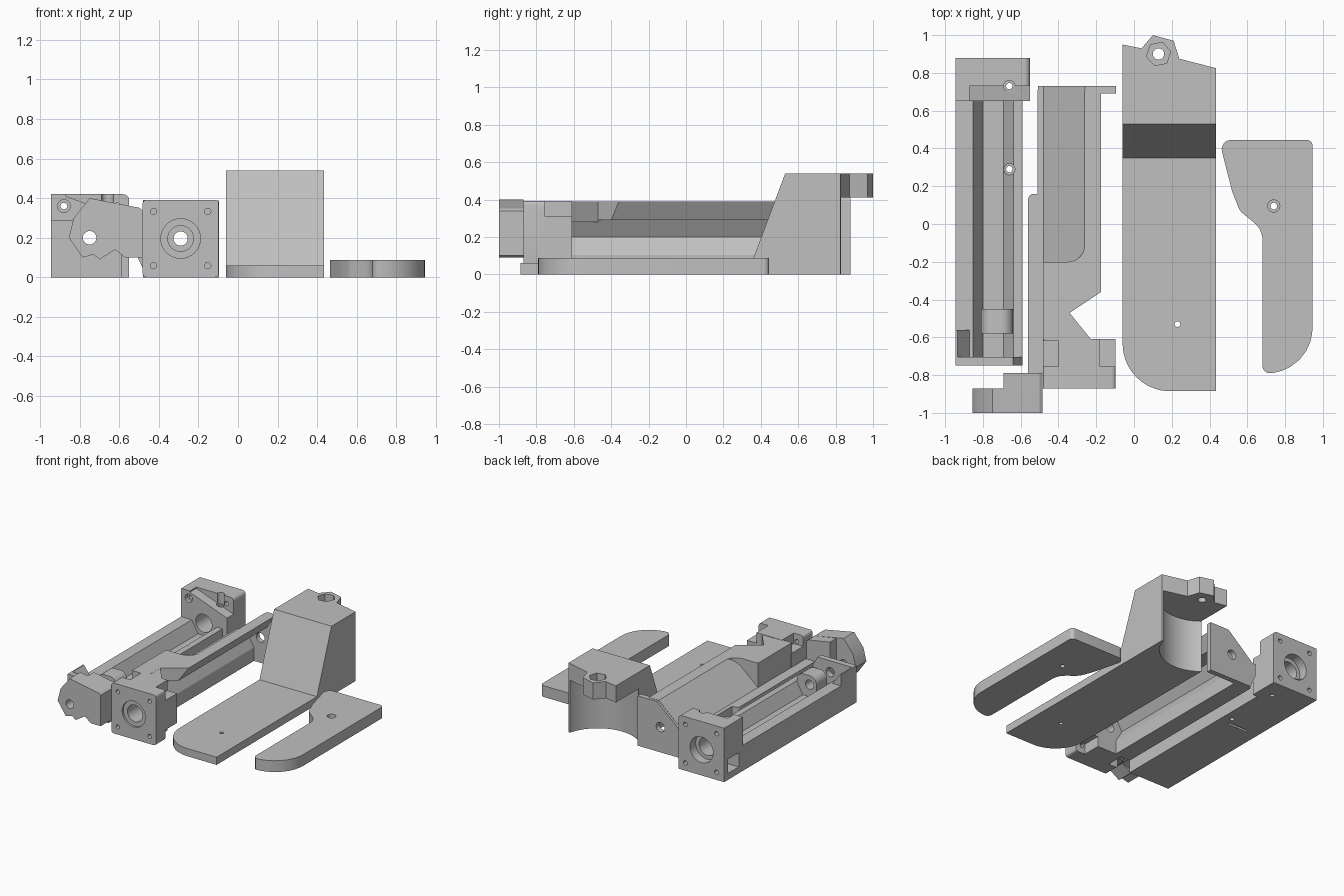
import bpy, bmesh, math
from mathutils import Vector

if "Cube" in bpy.data.objects:
    bpy.data.objects.remove(bpy.data.objects["Cube"])

grey = bpy.data.materials.new("plain grey")
grey.diffuse_color = (0.53, 0.53, 0.53, 1)
grey.use_nodes = True
grey.node_tree.nodes["Principled BSDF"].inputs["Base Color"].default_value = grey.diffuse_color


def prism(name, pts, axis, a, b):
    """Extrude a 2D outline along an axis: x uses (y,z), y uses (x,z), z uses (x,y)."""
    def place(p, t):
        return {"x": (t, p[0], p[1]), "y": (p[0], t, p[1]), "z": (p[0], p[1], t)}[axis]
    bm = bmesh.new()
    lo = [bm.verts.new(place(p, a)) for p in pts]
    hi = [bm.verts.new(place(p, b)) for p in pts]
    bm.faces.new(lo)
    bm.faces.new(hi[::-1])
    n = len(pts)
    for i in range(n):
        bm.faces.new((lo[i], hi[i], hi[(i + 1) % n], lo[(i + 1) % n]))
    bmesh.ops.recalc_face_normals(bm, faces=bm.faces)
    me = bpy.data.meshes.new(name)
    bm.to_mesh(me)
    bm.free()
    me.materials.append(grey)
    ob = bpy.data.objects.new(name, me)
    bpy.context.collection.objects.link(ob)
    return ob


def box(name, x0, x1, y0, y1, z0, z1):
    return prism(name, [(x0, y0), (x1, y0), (x1, y1), (x0, y1)], "z", z0, z1)


def circle(c, r, n=32, turn=0.0):
    return [(c[0] + r * math.cos(turn + 2 * math.pi * i / n),
             c[1] + r * math.sin(turn + 2 * math.pi * i / n)) for i in range(n)]


def rounded(corners, seg=8):
    """Outline with filleted corners, each given as (u, v, radius)."""
    out, n = [], len(corners)
    for i, (x, y, r) in enumerate(corners):
        p = Vector((x, y))
        if r == 0:
            out.append((x, y))
            continue
        u = (Vector(corners[i - 1][:2]) - p).normalized()
        v = (Vector(corners[(i + 1) % n][:2]) - p).normalized()
        half = u.angle(v) / 2
        c = p + (u + v).normalized() * (r / math.sin(half))
        s = p + u * (r / math.tan(half)) - c
        e = p + v * (r / math.tan(half)) - c
        for k in range(seg + 1):
            d = s.lerp(e, k / seg).normalized() * r
            out.append((c.x + d.x, c.y + d.y))
    return out


def combine(ob, other, op):
    m = ob.modifiers.new(op, "BOOLEAN")
    m.object, m.operation, m.solver = other, op, "EXACT"
    bpy.context.view_layer.objects.active = ob
    bpy.ops.object.modifier_apply(modifier=m.name)
    bpy.data.objects.remove(other)


def cut(ob, other):
    combine(ob, other, "DIFFERENCE")


def add(ob, other):
    combine(ob, other, "UNION")


def hole(ob, axis, c, r, a, b, n=32, turn=0.0):
    cut(ob, prism("hole_cutter", circle(c, r, n, turn), axis, a, b))


# Long tray: half-hexagon trough
tray = prism("screw_tray", [(-.945, 0), (-.59, 0), (-.59, .20), (-.638, .20), (-.692, .105),
                            (-.80, .105), (-.853, .20), (-.945, .20)], "y", -.75, .70)
# Tray front: sloped pocket wall, end plate and rod hub
add(tray, prism("pocket_slope", [(-.945, .10), (-.80, .105), (-.935, .288), (-.945, .288)],
                "y", -.74, -.56))
add(tray, prism("end_plate", [(-.945, 0), (-.59, 0), (-.59, .20), (-.64, .288), (-.945, .288)],
                "y", -.75, -.705))
add(tray, prism("rod_hub", rounded([(-.81, .04, 0), (-.64, .04, 0), (-.64, .27, .06),
                                    (-.81, .27, .06)]), "y", -.58, -.45))
# Tray rear: bearing block with a slanted seat, side window and screw holes
block = prism("bearing_block", rounded([(-.945, 0, 0), (-.55, 0, 0), (-.55, .42, .03),
                                        (-.945, .42, 0)]), "y", .65, .88)
cut(block, prism("seat_cutter", [(-.87, .43), (-.87, .41), (-.54, .29), (-.54, .43)],
                 "y", .64, .73))
add(tray, block)
cut(tray, box("window_cutter", -.96, -.82, .70, .83, .05, .16))
hole(tray, "y", (-.75, .20), .10, .81, .90)
hole(tray, "y", (-.75, .20), .07, .60, .90)
hole(tray, "y", (-.75, .20), .036, -.80, -.40)
for x in (-.88, -.61):
    for z in (.06, .36):
        hole(tray, "y", (x, z), .017, .80 if z < .1 else .60, .90, 16)
hole(tray, "y", (-.88, .36), .032, .60, .68, 16)
for y in (.29, .73):
    hole(tray, "z", (-.66, y), .017, -.05, .45, 16)
    hole(tray, "z", (-.66, y), .03, .10 if y < .5 else .33, .45, 16)
cut(tray, box("slot_cutter", -.85, -.68, .22, .24, -.01, .02))

# Carriage: hexagonal groove open to the right and below, slanted recess on top
body = prism("carriage", [(-.48, 0), (-.345, 0), (-.345, .105), (-.40, .20), (-.345, .29),
                          (-.235, .29), (-.175, .39), (-.51, .39), (-.51, .10), (-.48, .10)],
             "y", -.62, .71)
slope = prism("recess_cutter", [(-.53, .20), (-.48, .20), (-.26, .392), (-.26, .5), (-.53, .5)],
              "y", -.20, .75)
combine(slope, prism("recess_outline", rounded([(-.55, -.20, 0), (-.26, -.20, .09),
                                                (-.26, .8, 0), (-.55, .8, 0)]),
                     "z", .1, .6), "INTERSECT")
cut(body, slope)
cut(body, box("side_cutter", -.60, -.48, -.70, -.19, -.1, .5))
cut(body, prism("corner_cutter", [(-.34, -.65), (-.34, -.47), (-.175, -.36), (-.15, -.36),
                                  (-.15, -.65)], "z", -.1, .5))
add(body, prism("neck_gusset", [(-.36, -.62), (-.22, -.62), (-.341, -.47), (-.36, -.47)],
                "z", .28, .389))
# Side flange
add(body, prism("side_flange", rounded([(-.56, -.79, 0), (-.475, -.79, 0), (-.475, .16, 0),
                                        (-.56, .16, .03)]), "z", .102, .20))
# Rear end plate
add(body, prism("rear_plate", [(-.46, 0), (-.095, 0), (-.095, .388), (-.26, .388),
                               (-.48, .198), (-.508, .198), (-.508, .102)], "y", .69, .73))
# Motor mount with four corner pockets
mount = prism("motor_mount", rounded([(-.482, 0, .02), (-.098, 0, .02), (-.098, .392, .02),
                                      (-.482, .392, .02)], 4), "y", -.87, -.61)
for x0, x1 in ((-.5, -.40), (-.18, -.08)):
    for z0, z1 in ((-.02, .08), (.31, .41)):
        cut(mount, box("nut_cutter", x0, x1, -.755, -.60, z0, z1))
hole(mount, "y", (-.29, .196), .10, -.9, -.855)
hole(mount, "y", (-.29, .196), .065, -.9, -.70)
for x in (-.427, -.153):
    for z in (.059, .333):
        hole(mount, "y", (x, z), .016, -.9, -.7, 16)
add(body, mount)
hole(body, "y", (-.29, .196), .036, -.9, .8)

# Faceted rod holder in front of the tray
holder = prism("rod_holder", [(-.855, .20), (-.83, .30), (-.75, .40), (-.50, .352), (-.484, .34),
                              (-.484, .10), (-.57, .10), (-.62, .14), (-.70, .09), (-.73, .115),
                              (-.785, .10)], "y", -1, -.87)
add(holder, prism("holder_arm", [(-.69, .12), (-.62, .14), (-.57, .10), (-.484, .10),
                                 (-.484, .34), (-.50, .352), (-.69, .385)], "y", -.88, -.79))
hole(holder, "y", (-.75, .20), .034, -1.1, -.8)

# Stand: flat foot, sloped front and tall rear
stand = prism("stand", [(-.885, 0), (-.885, .06), (.35, .06), (.53, .54), (1.01, .54), (1.01, 0)],
              "x", -.06, .435)
combine(stand, prism("stand_outline",
                     rounded([(-.06, -.885, .25), (.435, -.885, 0), (.435, .825, 0),
                              (.24, .875, 0), (.21, .97, 0), (.10, 1.0, 0), (.04, .93, 0),
                              (-.06, .95, 0)], 12), "z", -.1, .7), "INTERSECT")
# Concave column back under the lug
hole(stand, "z", (.13, .90), .30, -.1, .41, 64)
hole(stand, "z", (.13, .90), .065, .46, .6, 6, .2)
hole(stand, "z", (.13, .90), .03, .3, .6)
hole(stand, "z", (.23, -.53), .015, -.1, .1, 16)

# Flat lever
lever = prism("lever", rounded([(.45, .445, .05), (.945, .445, .03), (.945, -.79, .24),
                                (.68, -.79, .04), (.68, -.03, .12), (.56, .07, .08),
                                (.52, .17, .2)]), "z", 0, .088)
hole(lever, "z", (.74, .095), .018, -.1, .2, 24)
hole(lever, "z", (.74, .095), .032, .05, .2, 24)

# Smooth the curved faces, keep edges sharp
for ob in (tray, body, holder, stand, lever):
    bpy.ops.object.select_all(action="DESELECT")
    ob.select_set(True)
    bpy.context.view_layer.objects.active = ob
    bpy.ops.object.shade_smooth_by_angle(angle=math.radians(25))
